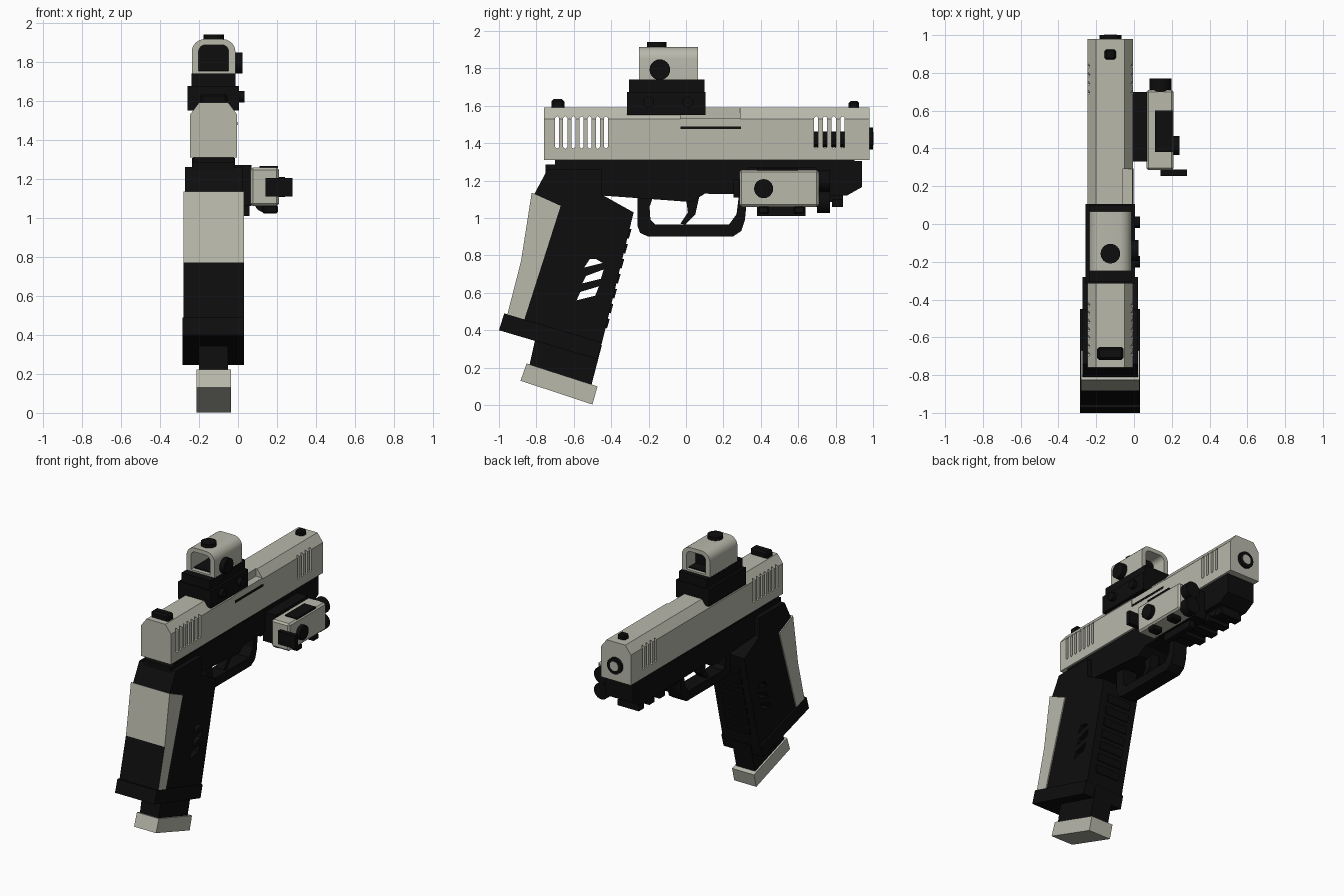
import bpy, bmesh, math
from mathutils import Matrix, Vector

old = bpy.data.objects.get("Cube")
if old:
    bpy.data.objects.remove(old, do_unlink=True)

CX = -0.125  # centre plane of the main body


def material(name, rgb):
    m = bpy.data.materials.new(name)
    m.use_nodes = True
    m.diffuse_color = (*rgb, 1)
    m.node_tree.nodes["Principled BSDF"].inputs["Base Color"].default_value = (*rgb, 1)
    return m


GREY = material("warm grey", (0.48, 0.48, 0.41))
BLACK = material("black", (0.004, 0.004, 0.004))


def finish(name, bm, mat):
    bmesh.ops.recalc_face_normals(bm, faces=bm.faces)
    me = bpy.data.meshes.new(name)
    bm.to_mesh(me)
    bm.free()
    ob = bpy.data.objects.new(name, me)
    bpy.context.collection.objects.link(ob)
    me.materials.append(mat)
    return ob


def activate(ob):
    bpy.ops.object.select_all(action='DESELECT')
    ob.select_set(True)
    bpy.context.view_layer.objects.active = ob


def extrude(bm, points, direction):
    f = bm.faces.new([bm.verts.new(p) for p in points])
    new = bmesh.ops.extrude_face_region(bm, geom=[f])["geom"]
    bmesh.ops.translate(bm, vec=direction, verts=[v for v in new if isinstance(v, bmesh.types.BMVert)])


def side_prism(name, outline, x0, x1, mat):
    """Extrude one (y, z) outline, or a list of outlines, across x."""
    bm = bmesh.new()
    for line in (outline if isinstance(outline[0], list) else [outline]):
        extrude(bm, [(x0, y, z) for y, z in line], Vector((x1 - x0, 0, 0)))
    return finish(name, bm, mat)


def rect(a, b, c, d):
    return [(a, c), (b, c), (b, d), (a, d)]


def box(name, x, y, z, mat, bevel=0):
    ob = side_prism(name, rect(*y, *z), *x, mat)
    if bevel:
        mod = ob.modifiers.new("bevel", 'BEVEL')
        mod.width, mod.segments = bevel, 1
    return ob


def cylinder(name, centre, r, depth, axis, mat, sides=24):
    bm = bmesh.new()
    rot = Vector((0, 0, 1)).rotation_difference(Vector(axis)).to_matrix().to_4x4()
    bmesh.ops.create_cone(bm, cap_ends=True, segments=sides, radius1=r, radius2=r, depth=depth,
                          matrix=Matrix.Translation(centre) @ rot)
    ob = finish(name, bm, mat)
    activate(ob)
    bpy.ops.object.shade_smooth_by_angle(angle=math.radians(35))
    return ob


def cut(ob, cutter):
    mod = ob.modifiers.new("cut", 'BOOLEAN')
    mod.operation, mod.solver, mod.object = 'DIFFERENCE', 'EXACT', cutter
    activate(ob)
    bpy.ops.object.modifier_apply(modifier=mod.name)
    bpy.data.objects.remove(cutter, do_unlink=True)


# Slide with chamfered top, side slots and ejection port
bm = bmesh.new()
half = [(0.12, 1.31), (0.12, 1.53), (0.075, 1.59)]
section = [(CX + x, -0.76, z) for x, z in half] + [(CX - x, -0.76, z) for x, z in reversed(half)]
extrude(bm, section, Vector((0, 1.74, 0)))
slide = finish("slide", bm, GREY)
starts = [-0.70 + 0.0435 * i for i in range(7)] + [0.685 + 0.047 * i for i in range(4)]
slots = [[(y, 1.38), (y + 0.011, 1.37), (y + 0.022, 1.38), (y + 0.022, 1.535),
          (y + 0.011, 1.545), (y, 1.535)] for y in starts]
cut(slide, side_prism("slot_cutter", slots, -0.5, 0.3, GREY))
cut(slide, box("port_cutter", (-0.06, 0.1), (-0.03, 0.29), (1.475, 1.7), GREY))
box("chamber_block", (-0.07, -0.008), (-0.03, 0.29), (1.49, 1.535), GREY)
box("port_lip", (-0.07, -0.003), (-0.03, 0.295), (1.475, 1.49), BLACK)
cylinder("barrel", (CX, 0.78, 1.42), 0.042, 0.3, (0, 1, 0), BLACK)
cylinder("muzzle_ring", (CX, 0.987, 1.425), 0.058, 0.026, (0, 1, 0), BLACK)
cylinder("muzzle_face", (CX, 0.999, 1.425), 0.034, 0.006, (0, 1, 0), GREY)
box("rear_sight", (-0.195, -0.055), (-0.72, -0.65), (1.58, 1.635), BLACK, 0.012)
box("front_sight", (-0.155, -0.095), (0.87, 0.925), (1.58, 1.625), BLACK, 0.01)

# Frame, rail, trigger and guard
side_prism("frame", [(-0.75, 1.285), (0.94, 1.305), (0.94, 1.165), (0.86, 1.12), (0.1, 1.13),
                     (0.03, 1.085), (-0.1, 1.095), (-0.45, 1.12), (-0.75, 1.2)], -0.235, -0.015, BLACK)
box("slide_seat", (-0.23, -0.02), (-0.7, 0.9), (1.28, 1.32), BLACK)
box("rail", (-0.2, -0.05), (0.33, 0.84), (1.085, 1.14), BLACK)
side_prism("rail_teeth", [rect(y, y + 0.06, 1.06, 1.1) for y in (0.42, 0.54, 0.66, 0.78)],
           -0.21, -0.04, BLACK)
side_prism("trigger_guard", [(-0.26, 1.13), (-0.26, 0.96), (-0.245, 0.92), (-0.2, 0.9), (0.25, 0.9),
                             (0.295, 0.93), (0.315, 0.99), (0.33, 1.14), (0.285, 1.14), (0.27, 1.02),
                             (0.23, 0.965), (-0.165, 0.965), (-0.19, 0.99), (-0.195, 1.06),
                             (-0.17, 1.13)], -0.18, -0.07, BLACK)
side_prism("trigger", [(0.0, 1.11), (0.07, 1.11), (0.05, 1.02), (-0.005, 0.965), (-0.03, 0.97),
                       (0.01, 1.03)], -0.16, -0.09, BLACK)

# Grip with slanted openings
grip = side_prism("grip", [(-0.74, 1.26), (-0.81, 1.13), (-0.87, 0.77), (-0.945, 0.47), (-0.45, 0.33),
                           (-0.28, 1.03), (-0.45, 1.125), (-0.45, 1.26)], -0.272, 0.022, BLACK)
openings = [[(-0.585, 0.56), (-0.565, 0.605), (-0.465, 0.635), (-0.485, 0.585)],
            [(-0.555, 0.65), (-0.535, 0.69), (-0.44, 0.725), (-0.455, 0.675)],
            [(-0.545, 0.735), (-0.515, 0.78), (-0.48, 0.78), (-0.445, 0.76)]]
cut(grip, side_prism("opening_cutter", openings, -0.5, 0.3, BLACK))

# Raised ribs on the front strap
ribs = []
for i in range(7):
    z = 0.42 + i * 0.08
    y = -0.45 + (z - 0.33) * 0.243
    ribs.append([(y - 0.03, z), (y + 0.006, z - 0.01), (y + 0.02, z + 0.04), (y - 0.02, z + 0.05)])
side_prism("front_strap_ribs", ribs, -0.22, -0.03, BLACK)

# Backstrap: grey, with the lower rear face in black
strap = side_prism("backstrap", [(-0.825, 1.135), (-0.67, 1.065), (-0.865, 0.455), (-0.955, 0.485),
                                 (-0.882, 0.77)], -0.28, 0.03, GREY)
strap.data.materials.append(BLACK)
for p in strap.data.polygons:
    if p.normal.y < -0.8 and p.center.z < 0.77:
        p.material_index = 1

# Magazine and well
side_prism("magazine_well", [(-0.972, 0.49), (-1.0, 0.4), (-0.475, 0.245), (-0.45, 0.335)],
           -0.285, 0.032, BLACK)
side_prism("magazine", [(-0.8, 0.38), (-0.84, 0.2), (-0.51, 0.09), (-0.45, 0.32)], -0.2, -0.05, BLACK)
side_prism("magazine_base", [(-0.852, 0.222), (-0.885, 0.13), (-0.5, 0.003), (-0.473, 0.1)],
           -0.213, -0.037, GREY)

# Optic mount
box("mount_lower", (-0.258, 0.006), (-0.315, 0.105), (1.55, 1.675), BLACK)
box("mount_upper", (-0.238, -0.012), (-0.305, 0.1), (1.67, 1.74), BLACK)
for y in (-0.2, 0.01):
    cylinder("mount_screw", (0.01, y, 1.62), 0.03, 0.045, (1, 0, 0), BLACK, 12)

# Optic housing: rounded shell with a rounded window
def arch(w, z0, z1, r, y):
    arcs = []
    for k in range(7):
        a = k * math.pi / 12
        arcs.append((w - r + r * math.cos(a), z1 - r + r * math.sin(a)))
    right = [(w, z0)] + arcs
    return [(CX + x, y, z) for x, z in right] + [(CX - x, y, z) for x, z in reversed(right)]


bm = bmesh.new()
extrude(bm, arch(0.112, 1.735, 1.915, 0.065, -0.25), Vector((0, 0.315, 0)))
optic = finish("optic_housing", bm, GREY)
bm = bmesh.new()
extrude(bm, arch(0.077, 1.752, 1.886, 0.035, -0.5), Vector((0, 1, 0)))
cut(optic, finish("window_cutter", bm, GREY))
activate(optic)
bpy.ops.object.shade_smooth_by_angle(angle=math.radians(30))
box("optic_lens", (-0.205, -0.045), (-0.05, -0.04), (1.745, 1.89), BLACK)
box("optic_floor", (-0.2, -0.05), (-0.22, 0.04), (1.74, 1.758), BLACK)
cylinder("optic_top_knob", (CX, -0.157, 1.925), 0.052, 0.03, (0, 0, 1), BLACK)
cylinder("optic_side_knob", (0.0, -0.14, 1.793), 0.055, 0.045, (1, 0, 0), BLACK)

# Side light module
box("light_bracket", (-0.03, 0.07), (0.33, 0.7), (1.06, 1.27), BLACK)
box("bracket_foot", (0.02, 0.06), (0.38, 0.64), (1.01, 1.07), BLACK)
box("light_body", (0.065, 0.21), (0.285, 0.71), (1.06, 1.258), GREY, 0.012)
box("light_top_plate", (0.11, 0.205), (0.38, 0.6), (1.255, 1.266), BLACK)
for y in (0.415, 0.605):
    box("light_clamp", (0.125, 0.205), (y - 0.03, y + 0.03), (1.022, 1.065), BLACK, 0.008)
cylinder("light_side_knob", (0.22, 0.415, 1.157), 0.051, 0.04, (1, 0, 0), BLACK)
box("light_switch", (0.14, 0.28), (0.255, 0.288), (1.11, 1.205), BLACK)
for z in (1.2, 1.085):
    cylinder("light_lens", (0.14, 0.735, z), 0.058, 0.07, (0, 1, 0), BLACK)
